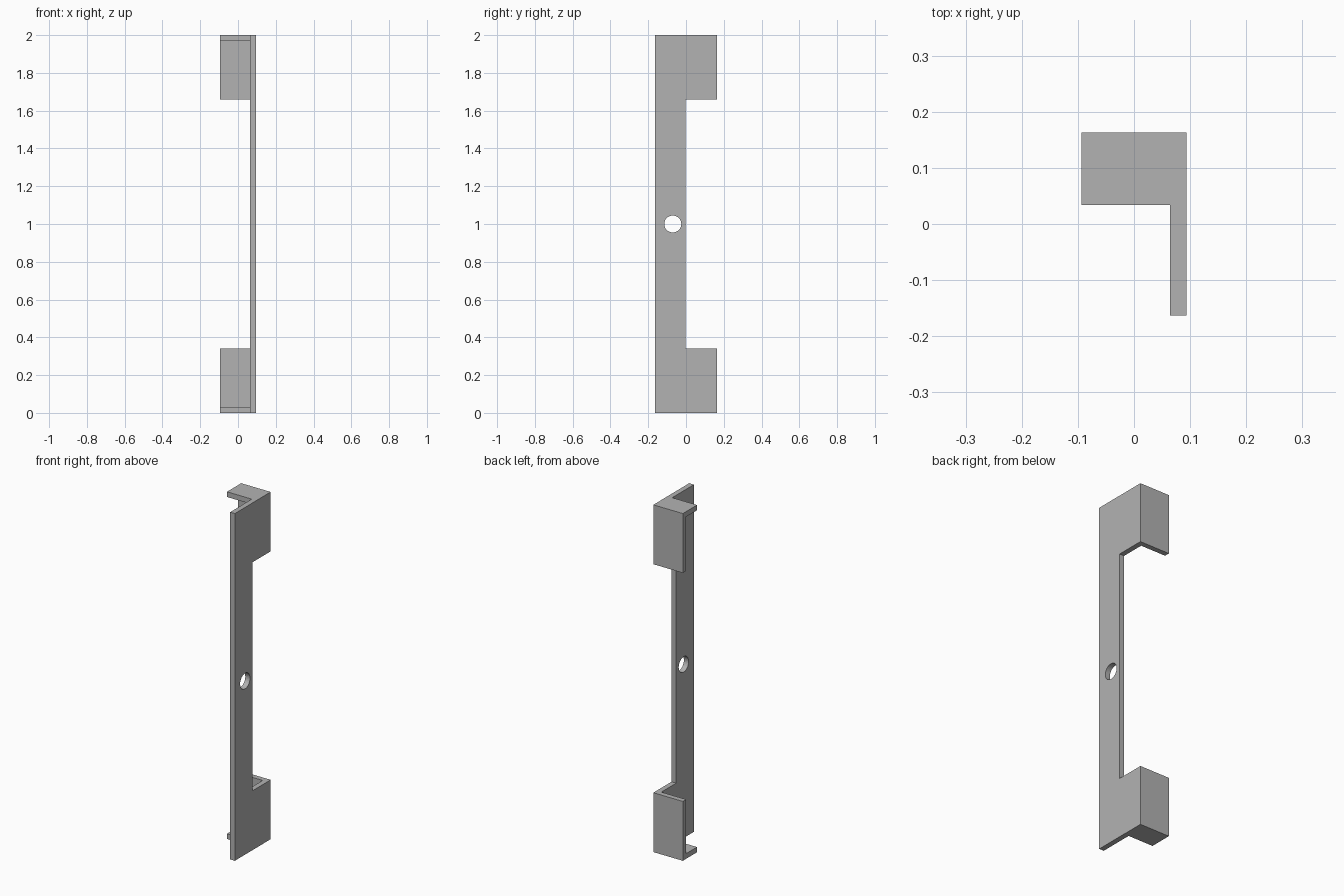
import bpy
import bmesh
from mathutils import Matrix

cube = bpy.data.objects.get("Cube")
if cube:
    bpy.data.objects.remove(cube, do_unlink=True)

# Main dimensions
HALF_X, HALF_Y, MID_Z = 0.094, 0.163, 1.0
THICK = 0.03
TAB_HEIGHT = 0.342
CAP_FRONT = 0.034
NOTCH_Y = -0.002
INNER_X = HALF_X - THICK
INNER_Y = HALF_Y - THICK

grey = bpy.data.materials.new("plain grey")
grey.use_nodes = True
grey.diffuse_color = (0.45, 0.45, 0.45, 1)
grey.node_tree.nodes["Principled BSDF"].inputs["Base Color"].default_value = grey.diffuse_color


def add_object(name, bm):
    """Turn a bmesh into an object whose origin is at mid height."""
    bmesh.ops.recalc_face_normals(bm, faces=bm.faces)
    mesh = bpy.data.meshes.new(name)
    bm.to_mesh(mesh)
    bm.free()
    mesh.materials.append(grey)
    obj = bpy.data.objects.new(name, mesh)
    obj.location.z = MID_Z
    bpy.context.collection.objects.link(obj)
    return obj


def mirrored_box(name, low, high):
    """Box at the lower end, mirrored to the upper end."""
    bm = bmesh.new()
    bmesh.ops.create_cube(bm, size=1)
    for v in bm.verts:
        v.co = [a if c < 0 else b for c, a, b in zip(v.co, low, high)]
        v.co.z -= MID_Z
    obj = add_object(name, bm)
    mirror = obj.modifiers.new("both ends", "MIRROR")
    mirror.use_axis = (False, False, True)
    return obj


# Side plate: C-shaped profile extruded across x
tab_z = MID_Z - TAB_HEIGHT
profile = [(-HALF_Y, -MID_Z), (HALF_Y, -MID_Z), (HALF_Y, -tab_z), (NOTCH_Y, -tab_z),
           (NOTCH_Y, tab_z), (HALF_Y, tab_z), (HALF_Y, MID_Z), (-HALF_Y, MID_Z)]
bm = bmesh.new()
face = bm.faces.new([bm.verts.new((INNER_X, y, z)) for y, z in profile])
extruded = bmesh.ops.extrude_face_region(bm, geom=[face])["geom"]
bmesh.ops.translate(bm, vec=(THICK, 0, 0),
                    verts=[g for g in extruded if isinstance(g, bmesh.types.BMVert)])
plate = add_object("side_plate", bm)

# Round screw hole through the plate
bm = bmesh.new()
bmesh.ops.create_cone(bm, cap_ends=True, segments=32, radius1=0.045, radius2=0.045, depth=0.2,
                      matrix=Matrix.Translation((HALF_X, -0.07, 0)) @ Matrix.Rotation(1.5707963, 4, "Y"))
cutter = add_object("hole_cutter", bm)
cutter.hide_render = True
cutter.hide_viewport = True
cutter.display_type = "WIRE"
cut = plate.modifiers.new("screw hole", "BOOLEAN")
cut.operation = "DIFFERENCE"
cut.solver = "EXACT"
cut.object = cutter

# Rear tabs and end caps at both ends
mirrored_box("rear_tabs", (-HALF_X, INNER_Y, 0), (INNER_X, HALF_Y, TAB_HEIGHT))
mirrored_box("end_caps", (-HALF_X, CAP_FRONT, 0), (INNER_X, INNER_Y, THICK))
